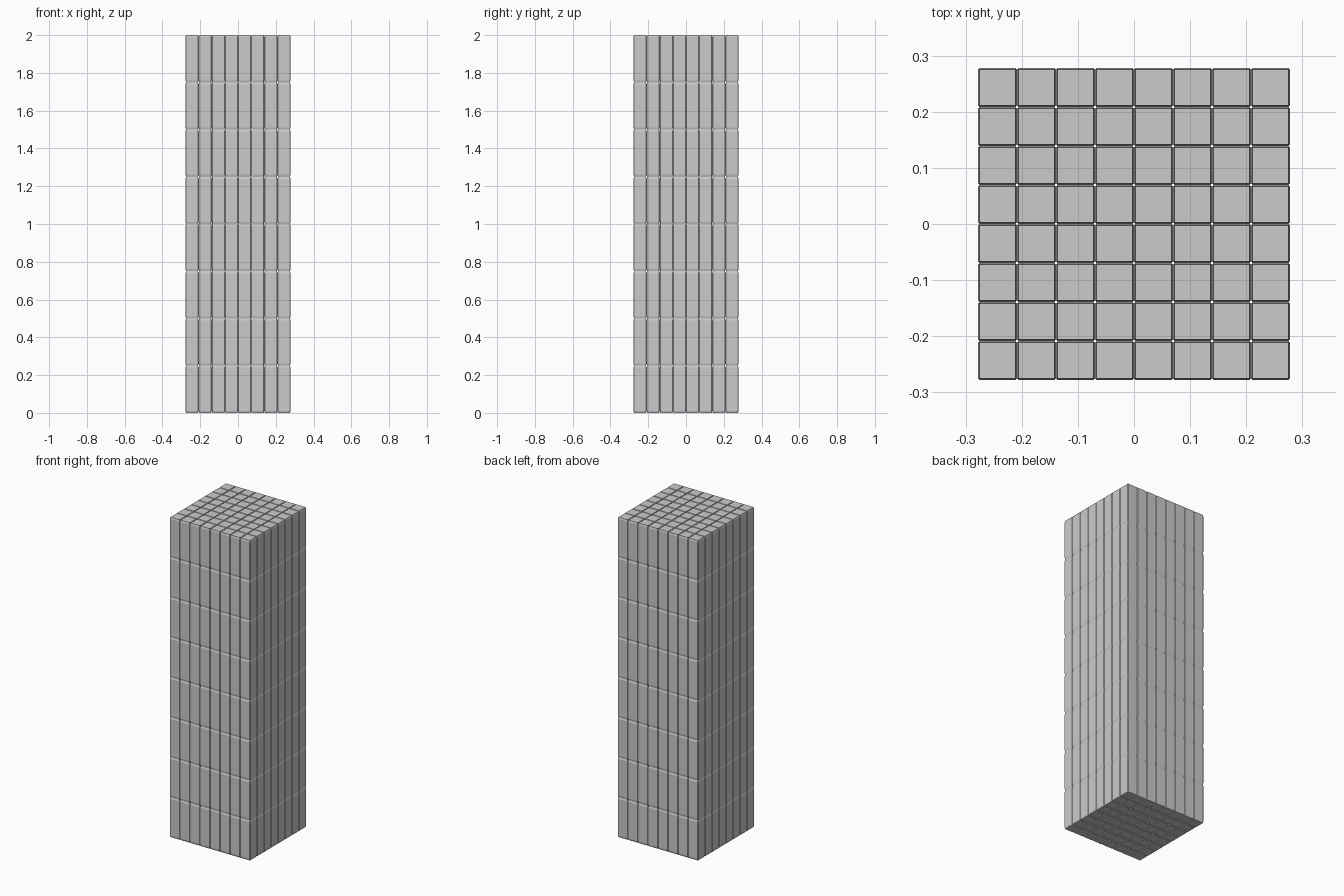
import bpy, bmesh
from mathutils import Vector

COUNT = 8
WIDTH = 0.556
HEIGHT = 2.0
BEVEL = 0.003
cell = WIDTH / COUNT
layer = HEIGHT / COUNT

old = bpy.data.objects.get("Cube")
if old:
    bpy.data.objects.remove(old, do_unlink=True)

# One bevelled cube, stretched into a tall block
bm = bmesh.new()
bmesh.ops.create_cube(bm, size=cell)
bmesh.ops.bevel(bm, geom=bm.edges[:], offset=BEVEL, segments=1,
                profile=0.5, affect='EDGES')
bmesh.ops.scale(bm, vec=(1, 1, layer / cell), verts=bm.verts)
mesh = bpy.data.meshes.new("block_stack")
bm.to_mesh(mesh)
bm.free()

stack = bpy.data.objects.new("block_stack", mesh)
bpy.context.collection.objects.link(stack)
first = (cell - WIDTH) / 2
stack.location = (first, first, layer / 2)

# Repeat the block along each axis
for axis, step in enumerate((cell, cell, layer)):
    offset = Vector()
    offset[axis] = step
    array = stack.modifiers.new("repeat_" + "xyz"[axis], 'ARRAY')
    array.count = COUNT
    array.use_relative_offset = False
    array.use_constant_offset = True
    array.constant_offset_displace = offset
